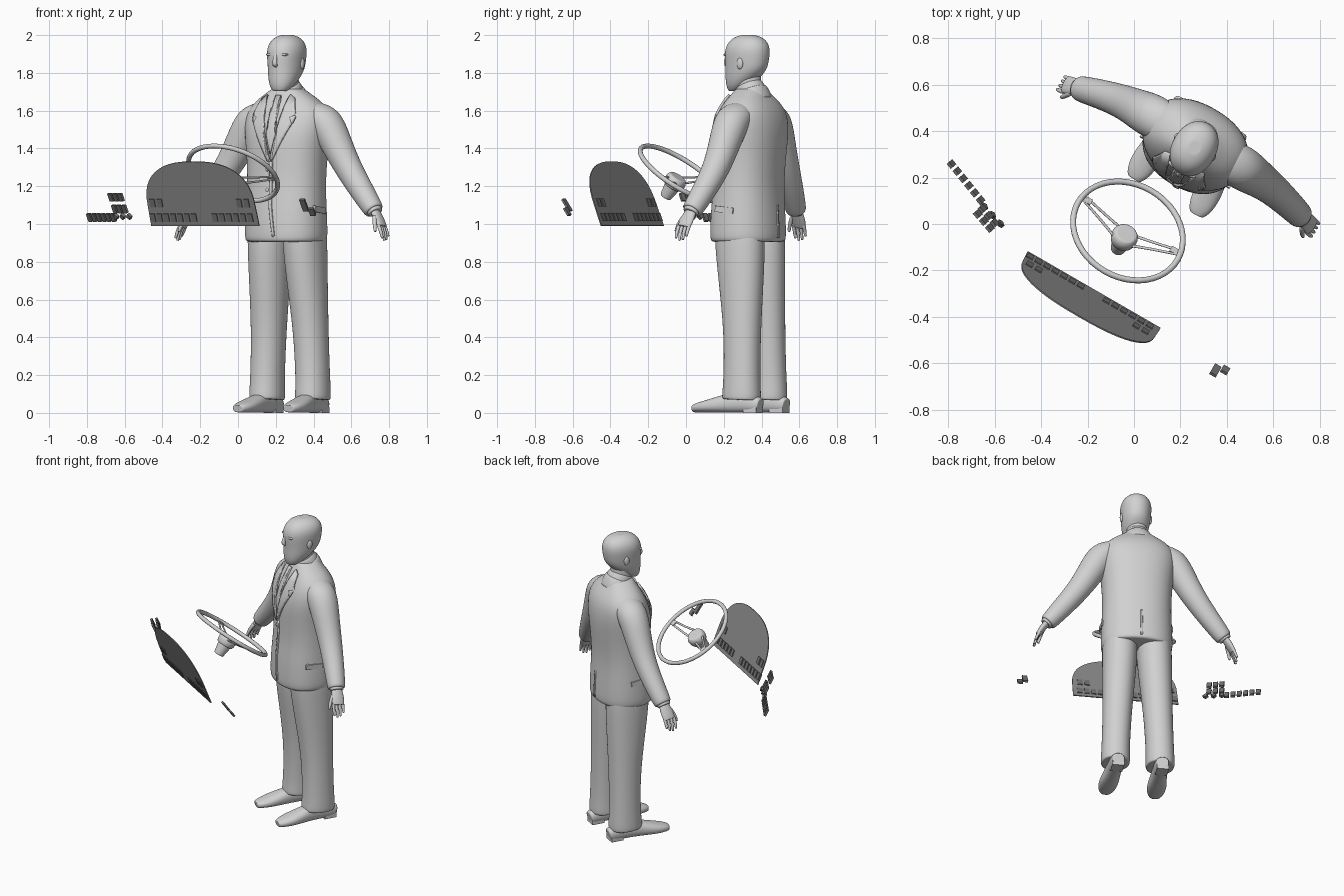
import bpy, bmesh, math
from mathutils import Vector, Matrix
from mathutils.bvhtree import BVHTree

if "Cube" in bpy.data.objects:
    bpy.data.objects.remove(bpy.data.objects["Cube"])

def material(name, v):
    m = bpy.data.materials.new(name)
    m.diffuse_color = (v, v, v, 1)
    m.use_nodes = True
    m.node_tree.nodes["Principled BSDF"].inputs["Base Color"].default_value = m.diffuse_color
    return m

GREY = material("light grey", 0.64)
PANEL = material("dark grey", 0.25)
KEY = material("charcoal", 0.17)
rot = lambda deg, axis: Matrix.Rotation(math.radians(deg), 4, axis)
MAN = Matrix.Translation((0.25, 0.32, 0)) @ rot(-30, 'Z')

def finish(name, bm, mat, frame, smooth=True, subsurf=0):
    bmesh.ops.recalc_face_normals(bm, faces=bm.faces[:])
    me = bpy.data.meshes.new(name)
    bm.to_mesh(me)
    bm.free()
    me.materials.append(mat)
    ob = bpy.data.objects.new(name, me)
    bpy.context.collection.objects.link(ob)
    ob.matrix_world = frame
    for p in me.polygons:
        p.use_smooth = smooth
    if subsurf:
        mod = ob.modifiers.new("smooth", 'SUBSURF')
        mod.levels = mod.render_levels = subsurf
    return ob

def tube(name, pts, frame=MAN, ref=(0, 1, 0), power=2.0, flat=False, seg=16, sub=2, mat=GREY):
    """Loft of superellipse rings; each point is x, y, z, radius along ref, radius across."""
    bm = bmesh.new()
    ctr = [Vector(p[:3]) for p in pts]
    rings = []
    n = len(pts)
    for i, p in enumerate(pts):
        t = Vector((0, 0, 1)) if flat else (ctr[min(i + 1, n - 1)] - ctr[max(i - 1, 0)]).normalized()
        a = Vector(ref)
        a = (a - t * a.dot(t)).normalized()
        b = t.cross(a)
        for k in ([0.88, 1] if i == 0 else [1, 0.88] if i == n - 1 else [1]):
            ring = []
            for j in range(seg):
                c, s = math.cos(2 * math.pi * j / seg), math.sin(2 * math.pi * j / seg)
                f = k * (abs(c) ** power + abs(s) ** power) ** (-1 / power)
                ring.append(bm.verts.new(ctr[i] + a * c * f * p[3] + b * s * f * p[4]))
            rings.append(ring)
    for r, q in zip(rings, rings[1:]):
        for j in range(seg):
            bm.faces.new((r[j], r[(j + 1) % seg], q[(j + 1) % seg], q[j]))
    bm.faces.new(rings[0])
    bm.faces.new(rings[-1])
    return finish(name, bm, mat, frame, True, sub)

def pair(name, pts, **kw):
    for side, s in (("left", 1), ("right", -1)):
        tube(side + "_" + name, [(p[0] * s,) + tuple(p[1:]) for p in pts], **kw)

def box(name, size, frame, mat=KEY):
    bm = bmesh.new()
    bmesh.ops.create_cube(bm, size=1, matrix=Matrix.Diagonal((*size, 1)))
    return finish(name, bm, mat, frame, False)

def ball(name, pos, size, frame=MAN):
    bm = bmesh.new()
    bmesh.ops.create_uvsphere(bm, u_segments=16, v_segments=10, radius=1,
                              matrix=Matrix.Translation(pos) @ Matrix.Diagonal((*size, 1)))
    return finish(name, bm, GREY, frame)

# Jacket body
jacket = tube("jacket", [
    (0, .01, .905, .185, .223), (0, .01, .98, .185, .224), (0, .01, 1.1, .178, .219),
    (0, .015, 1.22, .168, .214), (0, .02, 1.36, .175, .22), (0, .025, 1.48, .18, .238),
    (0, .035, 1.58, .158, .243), (0, .035, 1.645, .122, .195), (0, .03, 1.69, .09, .125),
    (0, .03, 1.715, .078, .088)], power=2.35, flat=True, seg=20)

# Sleeves, trousers, shoes
pair("sleeve", [(.14, .04, 1.585, .088, .07), (.225, .04, 1.55, .1, .098), (.29, .035, 1.43, .086, .086),
                (.365, .03, 1.3, .074, .074), (.46, .01, 1.18, .065, .066), (.553, -.015, 1.07, .057, .055)])
pair("trouser_leg", [(.107, .02, .97, .14, .108), (.108, .025, .85, .138, .11), (.12, .04, .6, .115, .098),
                     (.13, .05, .4, .1, .09), (.138, .052, .2, .1, .088),
                     (.14, .052, .12, .105, .09), (.14, .05, .07, .108, .091)], power=2.2)
pair("shoe", [(.138, .165, .04, .038, .038), (.14, .12, .05, .05, .047), (.143, 0, .055, .055, .047),
              (.148, -.08, .044, .044, .058), (.152, -.15, .034, .034, .061), (.154, -.205, .028, .026, .05),
              (.155, -.232, .022, .02, .032)], ref=(0, 0, 1), power=2.5)
for s in (-1, 1):
    box("shoe_heel", (.075, .08, .03), MAN @ Matrix.Translation((s * .14, .12, .015)), GREY)

# Hands
pair("cuff", [(.54, -.012, 1.09, .045, .042), (.563, -.018, 1.06, .044, .04)])
pair("palm", [(.55, -.015, 1.08, .03, .022), (.585, -.022, 1.03, .042, .021), (.612, -.03, .985, .04, .016)])
for i in range(4):
    y = -.062 + i * .021
    drop = (.925, .912, .916, .935)[i]
    pair("finger_%d" % i, [(.605, y, .995, .011, .011), (.625, y - .004, .955, .01, .01),
                           (.632, y - .004, drop, .007, .007)], seg=8, sub=1)
pair("thumb", [(.575, -.05, 1.04, .014, .014), (.592, -.078, .995, .012, .012),
               (.6, -.086, .96, .008, .008)], seg=8, sub=1)

# Neck, collar and head
HEAD = Matrix.Translation((.006, 0, 0)) @ MAN
tube("neck", [(0, .03, 1.66, .066, .066), (0, .012, 1.73, .07, .066), (0, .008, 1.8, .074, .068)], flat=True)
tube("shirt_collar", [(0, .042, 1.67, .085, .092), (0, .026, 1.705, .083, .084), (0, .01, 1.74, .074, .073)])
tube("jacket_collar", [(0, .05, 1.65, .095, .115), (0, .042, 1.685, .088, .1), (0, .032, 1.715, .08, .085)])
tube("head", [(0, -.07, 1.705, .032, .04), (0, -.05, 1.73, .064, .064), (0, -.022, 1.775, .096, .082),
              (0, 0, 1.82, .118, .09), (0, .003, 1.87, .125, .095), (0, .006, 1.92, .128, .1),
              (0, .01, 1.962, .112, .088), (0, .01, 1.99, .078, .06), (0, .01, 2.0, .035, .03)],
     HEAD, flat=True, power=2.15)
tube("nose", [(0, -.108, 1.9, .01, .01), (0, -.12, 1.87, .014, .012), (0, -.127, 1.845, .013, .017),
              (0, -.113, 1.835, .008, .012)], HEAD, seg=10)
ball("mouth", (0, -.1, 1.793), (.027, .013, .008), HEAD)
ball("chin", (0, -.083, 1.73), (.032, .02, .02), HEAD)
for s in (-1, 1):
    ball("ear", (s * .09, .012, 1.85), (.011, .018, .031), HEAD)
    ball("brow", (s * .038, -.098, 1.897), (.03, .014, .008), HEAD)

# Cloth pieces laid onto the jacket, in front (aim 1) or behind (aim -1)
tree = BVHTree.FromObject(jacket, bpy.context.evaluated_depsgraph_get())

def cloth(name, outline, lift=0.008, aim=1):
    bm = bmesh.new()
    face = bm.faces.new([bm.verts.new((x, 0, z)) for x, z in outline])
    bmesh.ops.triangulate(bm, faces=[face])
    bmesh.ops.subdivide_edges(bm, edges=bm.edges[:], cuts=5, use_grid_fill=True)
    for v in bm.verts:
        hit = tree.ray_cast(Vector((v.co.x, -aim, v.co.z)), Vector((0, aim, 0)))[0]
        v.co.y = (hit.y if hit else -.05 * aim) - lift * aim
    ob = finish(name, bm, GREY, MAN)
    mod = ob.modifiers.new("thickness", 'SOLIDIFY')
    mod.thickness = 0.012
    mod.offset = 0

for s in (-1, 1):
    cloth("lapel", [(s * x, z) for x, z in ((.07, 1.685), (.1, 1.665), (.13, 1.575), (.1, 1.565),
                                            (.116, 1.53), (.012, 1.33), (.003, 1.345), (.05, 1.55))], .012)
    box("pocket_flap", (.016, .11, .032), MAN @ Matrix.Translation((s * .215, -.01, 1.075)) @ rot(-6, 'X'), GREY)
cloth("tie", [(-.016, 1.68), (.016, 1.68), (.012, 1.65), (.026, 1.47), (0, 1.37), (-.026, 1.47), (-.012, 1.65)], .005)
cloth("front_edge", [(-.006, 1.33), (.012, 1.33), (.014, 1.1), (.035, .94), (.022, .93), (-.004, 1.1)], 0.001)
cloth("back_vent", [(-.006, 1.1), (.006, 1.1), (.006, .925), (-.006, .925)], 0, -1)
for z in (1.29, 1.18):
    ball("jacket_button", (-.02, -.153, z), (.011, .008, .011))

# Steering wheel: local z points up the column towards the driver
WHEEL = Matrix.Translation((-.026, -.03, 1.268)) @ rot(-30, 'Z') @ rot(-36, 'X')
bm = bmesh.new()
R, r, N, K = .247, .013, 48, 10
grid = [[bm.verts.new(((R + r * math.cos(b)) * math.cos(a), (R + r * math.cos(b)) * math.sin(a), r * math.sin(b)))
         for b in [2 * math.pi * j / K for j in range(K)]] for a in [2 * math.pi * i / N for i in range(N)]]
for i in range(N):
    for j in range(K):
        bm.faces.new((grid[i][j], grid[(i + 1) % N][j], grid[(i + 1) % N][(j + 1) % K], grid[i][(j + 1) % K]))
finish("wheel_rim", bm, GREY, WHEEL)
tube("wheel_hub", [(0, 0, -.085, .054, .054), (0, 0, -.045, .064, .064), (0, 0, -.022, .048, .048)], WHEEL)
tube("steering_column", [(0, 0, -.155, .032, .032), (0, 0, -.12, .038, .038), (0, 0, -.075, .046, .046)], WHEEL)
for s in (-1, 1):
    for y in (-.018, .018):
        tube("wheel_spoke", [(s * .04, y * 1.6, -.045, .008, .005), (s * .13, .02 + y, -.028, .007, .005),
                             (s * .243, .038 + y * .6, 0, .007, .005)], WHEEL, seg=8, sub=1)
    box("spoke_tip", (.05, .03, .008), WHEEL @ Matrix.Translation((s * .222, .036, -.005)), GREY)

# Arched dashboard panel leaning away from the driver
DASH = Matrix.Translation((-.172, -.284, .99)) @ rot(-30, 'Z') @ rot(21, 'X')
outline = [(-.33, 0), (.33, 0)]
for i in range(25):
    a = math.pi * i / 24
    c, s = math.cos(a), math.sin(a)
    outline.append((math.copysign(abs(c) ** .8, c) * .328, .11 + .255 * abs(s) ** .8))
bm = bmesh.new()
face = bm.faces.new([bm.verts.new((x, .003, z)) for x, z in outline])
ext = bmesh.ops.extrude_face_region(bm, geom=[face])
bmesh.ops.translate(bm, vec=(0, -.006, 0), verts=[g for g in ext["geom"] if isinstance(g, bmesh.types.BMVert)])
finish("dashboard_panel", bm, PANEL, DASH, False)

# Keys on the dashboard
lower = [-.31 + i * .042 for i in range(7)] + [.07 + i * .043 for i in range(6)]
for s, h in [(s, .048) for s in lower] + [(s, .13) for s in (-.295, -.25, .235, .28)]:
    box("dashboard_key", (.031, .016, .045), DASH @ Matrix.Translation((s, 0, h)))

# Side console keys, knobs and the pair of keys on the far side
def console(name, x, y, z, size, yaw=-50, lean=25, roll=0):
    box(name, size, Matrix.Translation((x, y, z)) @ rot(yaw, 'Z') @ rot(lean, 'X') @ rot(roll, 'Y'))

for i in range(6):
    console("console_key", -.785 + i * .025, .258 - i * .031, 1.035, (.028, .014, .045))
for i in range(3):
    console("console_knob", -.645 + i * .035, .075 - i * .037, 1.04, (.025, .018, .025), roll=45)
    console("console_upper_key", -.672 + i * .026, .043 - i * .03, 1.142, (.03, .014, .045))
    console("console_middle_key", -.652 + i * .026, .065 - i * .03, 1.08, (.03, .014, .045))
console("far_key_upper", .35, -.63, 1.1, (.032, .012, .075), -30, 35)
console("far_key_lower", .392, -.628, 1.065, (.032, .012, .045), -30, 35)
